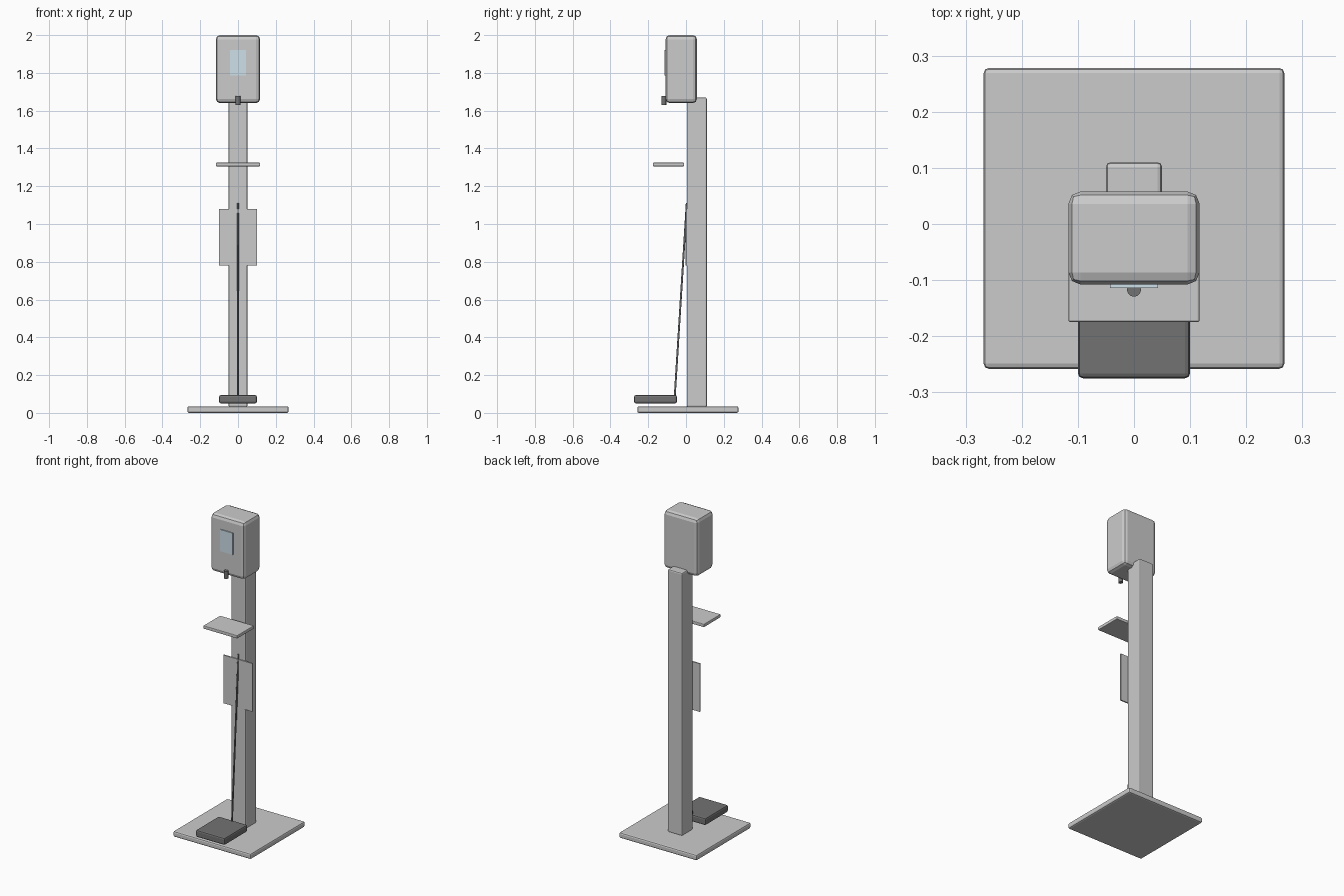
import bpy
from mathutils import Vector

if "Cube" in bpy.data.objects:
    bpy.data.objects.remove(bpy.data.objects["Cube"])


def material(name, rgb):
    m = bpy.data.materials.new(name)
    m.diffuse_color = (*rgb, 1)
    m.use_nodes = True
    m.node_tree.nodes["Principled BSDF"].inputs["Base Color"].default_value = m.diffuse_color
    return m


dark = material("dark_plastic", (0.17, 0.17, 0.17))
glass = material("window_blue", (0.62, 0.75, 0.82))


def finish(ob, name, mat):
    ob.name = name
    if mat:
        ob.data.materials.append(mat)
    return ob


def box(name, x, y, z, bevel=0.0, segments=2, mat=None):
    """Box from (min, max) ranges with optional rounded edges."""
    lo, hi = Vector((x[0], y[0], z[0])), Vector((x[1], y[1], z[1]))
    bpy.ops.mesh.primitive_cube_add(size=1, location=(lo + hi) / 2)
    ob = finish(bpy.context.object, name, mat)
    ob.scale = hi - lo
    bpy.ops.object.transform_apply(location=False, rotation=False, scale=True)
    if bevel:
        mod = ob.modifiers.new("rounded_edges", "BEVEL")
        mod.width, mod.segments = bevel, segments
    return ob


def rod(name, a, b, radius, sides=16, mat=None):
    """Cylinder between two points."""
    a, b = Vector(a), Vector(b)
    bpy.ops.mesh.primitive_cylinder_add(vertices=sides, radius=radius, depth=(b - a).length,
                                        location=(a + b) / 2)
    ob = finish(bpy.context.object, name, mat)
    ob.rotation_euler = (b - a).to_track_quat("Z", "Y").to_euler()
    bpy.ops.object.shade_smooth_by_angle()
    return ob


# Stand
box("base_plate", (-0.268, 0.268), (-0.258, 0.278), (0, 0.035), 0.009)
box("post", (-0.05, 0.05), (0.004, 0.11), (0.03, 1.67), 0.008)

# Dispenser head
box("dispenser_body", (-0.117, 0.117), (-0.108, 0.058), (1.64, 2.0), 0.022)
box("level_window", (-0.043, 0.043), (-0.114, -0.104), (1.785, 1.92), mat=glass)
rod("nozzle", (0, -0.117, 1.63), (0, -0.117, 1.677), 0.0125, mat=dark)

# Drip tray and sign panel
box("drip_tray", (-0.117, 0.117), (-0.175, -0.01), (1.305, 1.325), 0.004)
box("sign_panel", (-0.1, 0.1), (-0.002, 0.006), (0.78, 1.08))

# Foot pedal with its pull rod
box("foot_pedal", (-0.1, 0.1), (-0.275, -0.048), (0.05, 0.094), 0.009, mat=dark)
rod("pull_rod", (0, -0.06, 0.08), (0, 0.004, 1.11), 0.005, 12, mat=dark)
